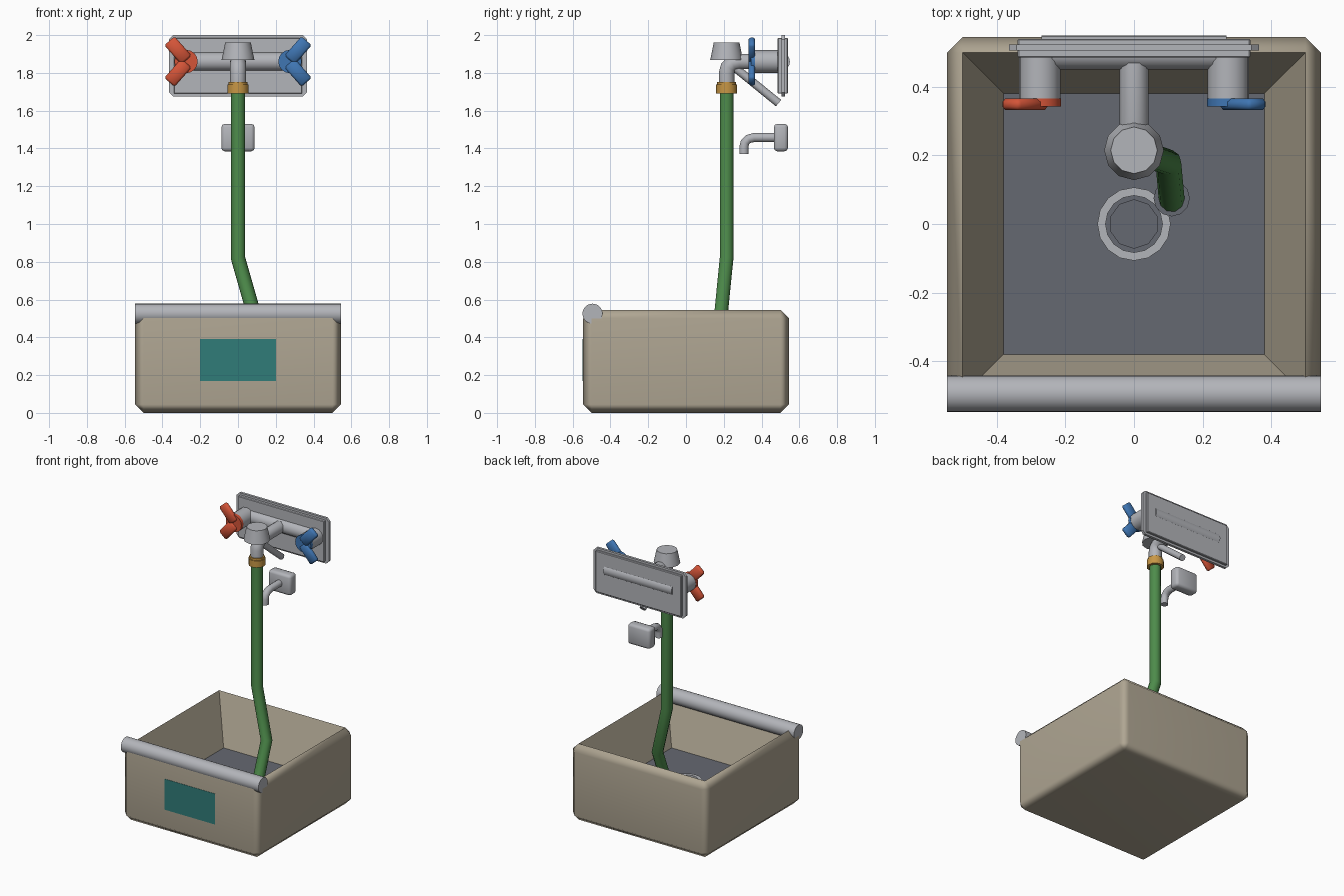
import bpy, bmesh
from math import radians
from mathutils import Vector, Matrix

if "Cube" in bpy.data.objects:
    bpy.data.objects.remove(bpy.data.objects["Cube"])


def material(name, rgb):
    m = bpy.data.materials.new(name)
    m.use_nodes = True
    m.diffuse_color = (*rgb, 1)
    m.node_tree.nodes["Principled BSDF"].inputs["Base Color"].default_value = (*rgb, 1)
    return m


STONE = material("beige stone", (0.43, 0.38, 0.29))
STEEL = material("light steel", (0.45, 0.46, 0.49))
SLATE = material("dark slate", (0.13, 0.14, 0.165))
GREEN = material("hose green", (0.075, 0.26, 0.07))
BRASS = material("brass", (0.58, 0.31, 0.06))
RED = material("hot red", (0.66, 0.09, 0.04))
BLUE = material("cold blue", (0.05, 0.18, 0.45))
TEAL = material("teal", (0.03, 0.2, 0.19))


def finish(name, bm, mats, angle=35):
    bmesh.ops.recalc_face_normals(bm, faces=bm.faces)
    me = bpy.data.meshes.new(name)
    bm.to_mesh(me)
    bm.free()
    me.shade_smooth()
    me.set_sharp_from_angle(angle=radians(angle))
    for m in mats:
        me.materials.append(m)
    ob = bpy.data.objects.new(name, me)
    bpy.context.collection.objects.link(ob)
    return ob


def block_mesh(lo, hi, bevel=0, segments=1):
    lo, hi = Vector(lo), Vector(hi)
    bm = bmesh.new()
    bmesh.ops.create_cube(bm, size=1)
    for v in bm.verts:
        v.co = (lo + hi) / 2 + v.co * (hi - lo)
    if bevel:
        bmesh.ops.bevel(bm, geom=bm.edges[:], offset=bevel, segments=segments,
                        profile=0.5, affect="EDGES")
    return bm


def block(name, lo, hi, mat, bevel=0, segments=1, angle=35):
    return finish(name, block_mesh(lo, hi, bevel, segments), [mat], angle)


def rod(name, a, b, r1, mat, r2=None, sides=16):
    """Cylinder or cone running from a to b."""
    a, b = Vector(a), Vector(b)
    bm = bmesh.new()
    bmesh.ops.create_cone(bm, cap_ends=True, segments=sides, radius1=r1,
                          radius2=r1 if r2 is None else r2, depth=(b - a).length)
    turn = (b - a).to_track_quat("Z", "Y").to_matrix().to_4x4()
    bmesh.ops.transform(bm, matrix=Matrix.Translation((a + b) / 2) @ turn, verts=bm.verts)
    return finish(name, bm, [mat], 50)


def pipe(name, points, radius, mat):
    cu = bpy.data.curves.new(name, "CURVE")
    cu.dimensions = "3D"
    cu.bevel_depth = radius
    cu.bevel_resolution = 3
    cu.use_fill_caps = True
    sp = cu.splines.new("POLY")
    sp.points.add(len(points) - 1)
    for p, co in zip(sp.points, points):
        p.co = (*co, 1)
    sp.use_smooth = True
    cu.materials.append(mat)
    ob = bpy.data.objects.new(name, cu)
    bpy.context.collection.objects.link(ob)


# Basin: chamfered block whose top face is pushed down and narrowed
FLOOR = 0.21
bm = block_mesh((-0.545, -0.545, 0), (0.545, 0.545, 0.545), 0.045)
top = max(bm.faces, key=lambda f: f.calc_center_median().z)
floor = bmesh.ops.extrude_discrete_faces(bm, faces=[top])["faces"][0]
for v in floor.verts:
    v.co = Vector((v.co.x * 0.76, v.co.y * 0.76, FLOOR))
floor.material_index = 1
basin = finish("basin", bm, [STONE, SLATE], 46)
weighted = basin.modifiers.new("weighted normals", "WEIGHTED_NORMAL")
weighted.keep_sharp = True

# Front bar and front panel
rod("front_bar", (-0.545, -0.495, 0.525), (0.545, -0.495, 0.525), 0.053, STEEL, sides=24)
block("front_panel", (-0.2, -0.547, 0.17), (0.2, -0.543, 0.39), TEAL)

# Drain ring and plug
bm = bmesh.new()
loops = []
for r, z in ((0.107, 0), (0.107, 0.015), (0.083, 0.015), (0.083, 0)):
    made = bmesh.ops.create_circle(bm, segments=16, radius=r,
                                   matrix=Matrix.Translation((0, 0, FLOOR + z)))
    loops.append(made["verts"])
for lower, upper in zip(loops, loops[1:]):
    for i in range(16):
        j = (i + 1) % 16
        bm.faces.new((lower[i], lower[j], upper[j], upper[i]))
finish("drain_ring", bm, [STEEL])
rod("drain_plug", (0, 0, FLOOR), (0, 0, FLOOR + 0.008), 0.072, SLATE, sides=10)

# Hose with its end collar and brass coupling
pipe("hose", [(0, 0.215, 1.72), (0, 0.215, 0.82), (0.1, 0.18, 0.47),
              (0.11, 0.07, FLOOR + 0.01)], 0.038, GREEN)
rod("hose_end", (0.11, 0.075, FLOOR), (0.11, 0.075, FLOOR + 0.025), 0.053, SLATE, sides=12)
rod("coupling_lower", (0, 0.215, 1.69), (0, 0.215, 1.738), 0.056, BRASS, sides=12)
rod("coupling_upper", (0, 0.215, 1.735), (0, 0.215, 1.752), 0.05, BRASS, sides=12)

# Spout, top cap and lever
pipe("spout", [(0, 0.47, 1.86), (0, 0.28, 1.86), (0, 0.245, 1.85), (0, 0.222, 1.83),
               (0, 0.215, 1.8), (0, 0.215, 1.745)], 0.043, STEEL)
rod("spout_cap", (0, 0.215, 1.868), (0, 0.215, 1.96), 0.087, STEEL, r2=0.068, sides=12)
rod("lever", (0, 0.25, 1.835), (0, 0.49, 1.64), 0.022, STEEL, sides=12)

# Wall plate: thick slab with a thin wider flange
block("wall_plate", (-0.34, 0.485, 1.69), (0.34, 0.54, 1.985), STEEL, 0.004)
bm = block_mesh((-0.365, 0.506, 1.675), (0.365, 0.524, 2.0))
corners = [e for e in bm.edges if abs(e.verts[0].co.y - e.verts[1].co.y) > 0.01]
bmesh.ops.bevel(bm, geom=corners, offset=0.022, segments=1, affect="EDGES")
finish("plate_flange", bm, [STEEL])
rod("valve_body", (-0.27, 0.5, 1.86), (0.27, 0.5, 1.86), 0.05, STEEL)

# Hot and cold knobs, mirrored
for label, side, mat in (("hot", -1, RED), ("cold", 1, BLUE)):
    x = 0.275 * side
    rod(label + "_stem", (x, 0.49, 1.86), (x, 0.36, 1.86), 0.06, STEEL)
    rod(label + "_hub", (x, 0.366, 1.86), (x, 0.343, 1.86), 0.062, mat)
    for part, up in (("upper", 1), ("lower", -1)):
        start = Vector((0.273 * side, 0.349, 1.86 + 0.008 * up))
        end = Vector((0.363 * side, 0.349, 1.86 + 0.11 * up))
        bm = block_mesh((-0.036, -0.017, 0), (0.036, 0.017, (end - start).length), 0.01)
        turn = Vector((0, 0, 1)).rotation_difference(end - start).to_matrix().to_4x4()
        bmesh.ops.transform(bm, matrix=Matrix.Translation(start) @ turn, verts=bm.verts)
        finish(f"{label}_{part}_arm", bm, [mat], 50)

# Small outlet under the tap
block("outlet_box", (-0.088, 0.465, 1.385), (0.088, 0.54, 1.53), STEEL, 0.018, 2, 50)
pipe("outlet_pipe", [(0, 0.48, 1.458), (0, 0.36, 1.458), (0, 0.33, 1.45),
                     (0, 0.312, 1.432), (0, 0.307, 1.41), (0, 0.307, 1.37)], 0.025, STEEL)
